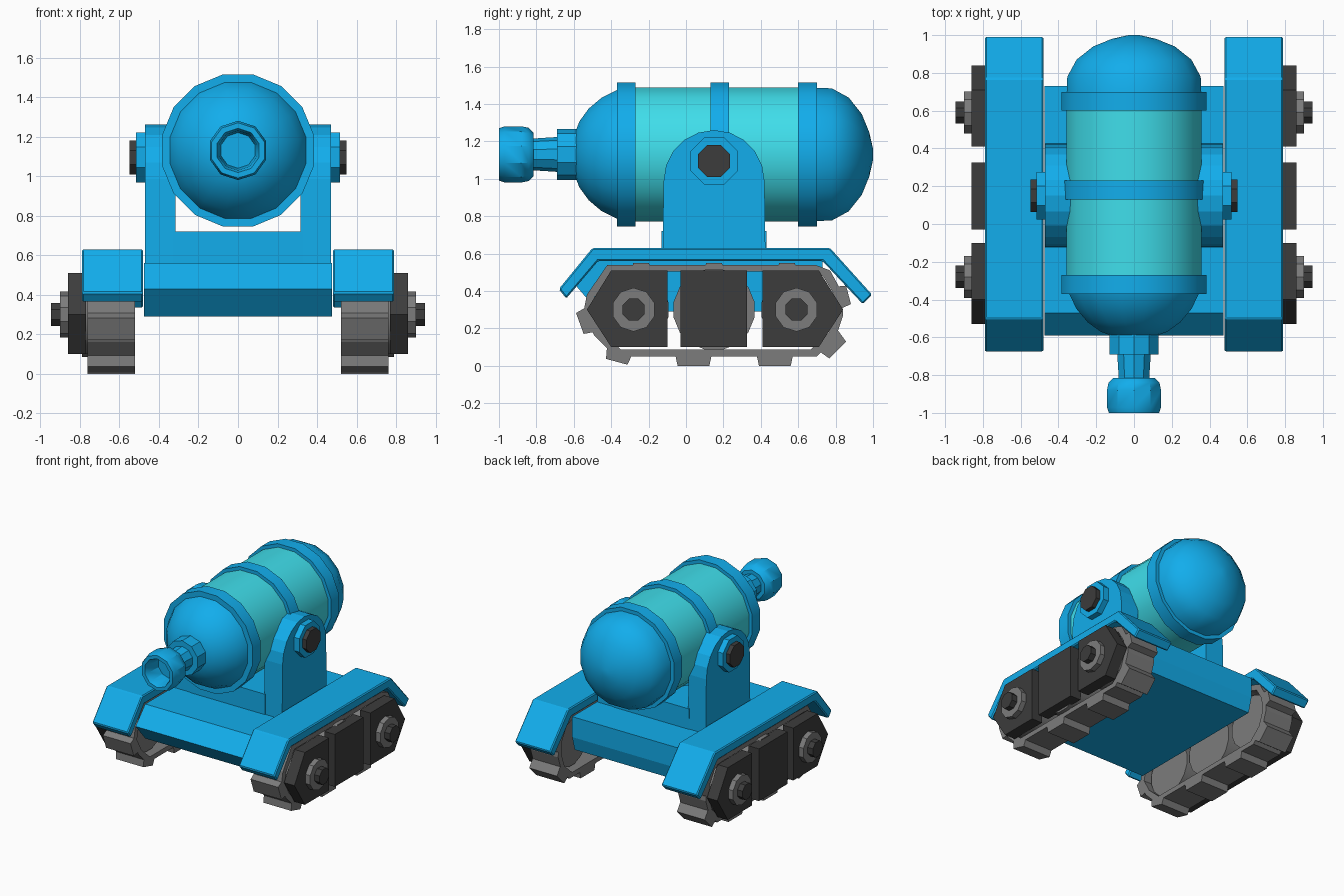
import bpy, bmesh, math
from math import sin, cos, pi, radians

if "Cube" in bpy.data.objects:
    bpy.data.objects.remove(bpy.data.objects["Cube"])


def material(name, rgb):
    m = bpy.data.materials.new(name)
    m.diffuse_color = (*rgb, 1)
    m.use_nodes = True
    m.node_tree.nodes["Principled BSDF"].inputs["Base Color"].default_value = m.diffuse_color
    return m


BLUE = material("blue", (0.006, 0.42, 0.84))
CYAN = material("cyan", (0.05, 0.73, 0.83))
DARK = material("dark", (0.045, 0.045, 0.045))
GREY = material("grey", (0.2, 0.2, 0.2))


def finish(name, bm, mat, smooth=0, bevel=0, mirror=False):
    bmesh.ops.recalc_face_normals(bm, faces=bm.faces)
    me = bpy.data.meshes.new(name)
    bm.to_mesh(me)
    bm.free()
    ob = bpy.data.objects.new(name, me)
    bpy.context.collection.objects.link(ob)
    me.materials.append(mat)
    if smooth:
        bpy.ops.object.select_all(action='DESELECT')
        ob.select_set(True)
        bpy.context.view_layer.objects.active = ob
        bpy.ops.object.shade_smooth_by_angle(angle=radians(smooth))
    if bevel:
        b = ob.modifiers.new("bevel", 'BEVEL')
        b.width, b.segments = bevel, 1
    if mirror:
        ob.modifiers.new("mirror", 'MIRROR')
    return ob


def prism(name, pts, x0, x1, mat, **kw):
    """Extrude a side outline of (y, z) points from x0 to x1."""
    bm = bmesh.new()
    a = [bm.verts.new((x0, y, z)) for y, z in pts]
    b = [bm.verts.new((x1, y, z)) for y, z in pts]
    bm.faces.new(a)
    bm.faces.new(b)
    for i in range(len(pts)):
        j = (i + 1) % len(pts)
        bm.faces.new((a[i], a[j], b[j], b[i]))
    return finish(name, bm, mat, **kw)


def circle(y, z, r, n):
    return [(y + r * cos(2 * pi * (i + .5) / n), z + r * sin(2 * pi * (i + .5) / n))
            for i in range(n)]


def lathe(name, prof, n, mat, smooth=35):
    """Spin a (y, radius) profile around the barrel axis, ends capped."""
    bm = bmesh.new()
    rings = [[bm.verts.new((r * cos(2 * pi * (i + .5) / n), y,
                            1.13 + r * sin(2 * pi * (i + .5) / n)))
              for i in range(n)] for y, r in prof]
    for p, q in zip(rings, rings[1:]):
        for i in range(n):
            j = (i + 1) % n
            bm.faces.new((p[i], p[j], q[j], q[i]))
    bm.faces.new(rings[0])
    bm.faces.new(rings[-1])
    return finish(name, bm, mat, smooth)


# Barrel: tank, domed ends, bands and nozzle
lathe("tank_body", [(-0.33, .365), (.66, .365)], 16, CYAN)
lathe("front_dome", [(-0.30, .365), (-.37, .35), (-.45, .31), (-.52, .25),
                     (-.57, .18), (-.60, .10)], 16, BLUE, 50)
lathe("rear_dome", [(.65, .365), (.78, .36), (.87, .31), (.94, .22),
                    (.98, .12), (1.0, .03)], 16, BLUE, 50)
for k, y in enumerate((-.32, .18, .65)):
    lathe(f"band_{k}", [(y - .05, .35), (y - .05, .392), (y + .05, .392), (y + .05, .35)], 16, BLUE)
lathe("nozzle_collar", [(-.56, .137), (-.69, .137)], 10, BLUE)
lathe("nozzle", [(-.66, .095), (-.815, .085), (-.815, .115), (-.84, .142), (-.88, .15),
                 (-.97, .15), (-1.0, .14), (-1.0, .112), (-.97, .1), (-.86, .09)], 10, BLUE)

# Chassis and the platform on it
prism("chassis", [(-.47, .56), (-.59, .43), (-.47, .29), (.70, .29), (.73, .40), (.73, .56)],
      -.475, .475, BLUE)
prism("platform", [(-.13, .55), (.43, .55), (.43, .72), (-.13, .72)], -.325, .325, BLUE)

# Side brackets with rounded tops, pivots and bolts
arch = [(.15 + .27 * cos(t * pi / 10), .985 + .275 * sin(t * pi / 10)) for t in range(11)]
prism("bracket", [(-.125, .55), (.425, .55)] + arch, .315, .47, BLUE, mirror=True)
prism("pivot", circle(.15, 1.095, .137, 8), .46, .515, BLUE, mirror=True)
prism("pivot_bolt", circle(.15, 1.095, .093, 8), .5, .548, DARK, mirror=True)

# Fenders
prism("fender", [(-.68, .41), (-.50, .63), (.77, .63), (.995, .38), (.945, .33), (.73, .56),
                 (-.47, .56), (-.64, .36)], .48, .79, BLUE, bevel=.008, mirror=True)

# Track belt: closed hollow loop
X0, X1 = .52, .76
outer = [(-.42, .54), (-.53, .38), (-.55, .28), (-.49, .16), (-.38, .05), (.70, .05),
         (.80, .15), (.84, .27), (.83, .40), (.77, .51), (.69, .54)]
inner = [(.15 + (y - .15) * .94, .3 + (z - .3) * .85) for y, z in outer]
bm = bmesh.new()
loops = [[bm.verts.new((x, y, z)) for y, z in pts]
         for x, pts in ((X0, outer), (X1, outer), (X1, inner), (X0, inner))]
for k in range(4):
    p, q = loops[k], loops[(k + 1) % 4]
    for i in range(len(outer)):
        j = (i + 1) % len(outer)
        bm.faces.new((p[i], p[j], q[j], q[i]))
finish("track_belt", bm, GREY, mirror=True)

# Track pads: position, outward angle, half width, height
pads = [(.04, .05, 270, .1, .05), (.475, .05, 270, .1, .05), (-.36, .06, 255, .07, .04),
        (.775, .12, 315, .075, .05), (-.53, .24, 200, .07, .04), (.835, .37, 15, .06, .035),
        (-.24, .535, 90, .05, .015), (.15, .535, 90, .05, .015), (.54, .535, 90, .05, .015)]
for k, (y, z, ang, w, h) in enumerate(pads):
    c, s = cos(radians(ang)), sin(radians(ang))
    shape = [(-w, -.02), (w, -.02), (w * .85, h), (-w * .85, h)]
    prism(f"track_pad_{k}", [(y - s * t + c * n, z + c * t + s * n) for t, n in shape],
          X0, X1, GREY, mirror=True)

# Road wheels inside the track
for k, (y, r) in enumerate(((-.29, .2), (.15, .22), (.6, .2))):
    prism(f"road_wheel_{k}", circle(y, .3, r, 16), .57, .79, GREY, smooth=35, mirror=True)

# Dark side plates
pent = [(-.53, .3), (-.40, .51), (-.10, .51), (-.10, .1), (-.40, .1)]
prism("front_plate", pent, .77, .86, DARK, mirror=True)
prism("rear_plate", [(.31 - y, z) for y, z in pent], .77, .86, DARK, mirror=True)
prism("middle_plate", [(-.03, .1), (.325, .1), (.325, .51), (-.03, .51)], .77, .86, DARK,
      mirror=True)

# Hubs and axle bolts
for k, y in enumerate((-.28, .59)):
    prism(f"hub_{k}", circle(y, .3, .117, 10), .84, .9, GREY, mirror=True)
    prism(f"axle_bolt_{k}", circle(y, .3, .064, 8), .88, .945, DARK, mirror=True)
